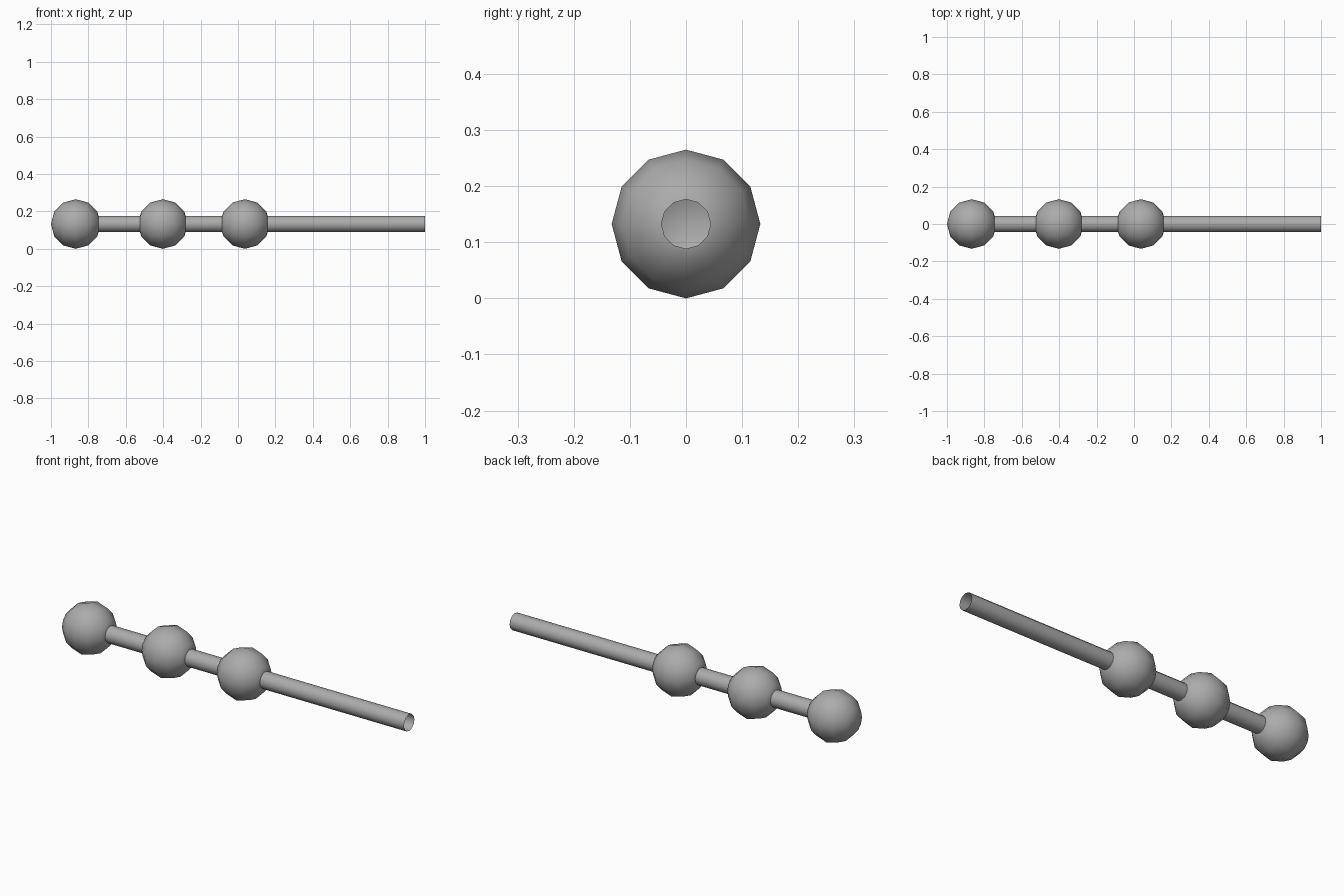
import bpy, bmesh
from math import sin, cos, pi, radians

if "Cube" in bpy.data.objects:
    bpy.data.objects.remove(bpy.data.objects["Cube"])

SIDES = 12
STEP = 30                      # degrees between ball rings
BALL_R = 0.1325
ROD_R = 0.044
JOINT = 0.1215                 # distance from ball centre to rod joint
CENTRES = (-1 + BALL_R, -0.402, 0.037)

# Profile of (x, radius): three balls joined by a thin hollow rod, open at the right end
profile = []
for i, cx in enumerate(CENTRES):
    if i > 0:
        profile.append((cx - JOINT, ROD_R))
    for a in range(STEP, 180, STEP):
        profile.append((cx - BALL_R * cos(radians(a)), BALL_R * sin(radians(a))))
    profile.append((cx + JOINT, ROD_R))
profile.append((1.0, ROD_R))

# Revolve the profile round the x axis
bm = bmesh.new()
rings = []
for x, r in profile:
    rings.append([bm.verts.new((x, r * cos(2 * pi * k / SIDES),
                                BALL_R + r * sin(2 * pi * k / SIDES)))
                  for k in range(SIDES)])
for a, b in zip(rings, rings[1:]):
    for k in range(SIDES):
        n = (k + 1) % SIDES
        bm.faces.new((a[k], a[n], b[n], b[k]))

# Closed pole of the left end ball
pole = bm.verts.new((-1.0, 0, BALL_R))
for k in range(SIDES):
    bm.faces.new((pole, rings[0][(k + 1) % SIDES], rings[0][k]))
bmesh.ops.recalc_face_normals(bm, faces=bm.faces)
# Make sure normals point outward on the open shell
bm.normal_update()
f = max(bm.faces, key=lambda q: q.calc_center_median().z)
if f.normal.z < 0:
    bmesh.ops.reverse_faces(bm, faces=bm.faces)

mesh = bpy.data.meshes.new("beaded_rod")
bm.to_mesh(mesh)
bm.free()
rod = bpy.data.objects.new("beaded_rod", mesh)
bpy.context.collection.objects.link(rod)

# Dark grey finish
grey = bpy.data.materials.new("dark_grey")
grey.diffuse_color = (0.41, 0.41, 0.41, 1)
grey.use_nodes = True
grey.node_tree.nodes["Principled BSDF"].inputs["Base Color"].default_value = grey.diffuse_color
mesh.materials.append(grey)

# Smooth balls and rod, crisp joints
bpy.context.view_layer.objects.active = rod
rod.select_set(True)
bpy.ops.object.shade_smooth_by_angle(angle=radians(40))
